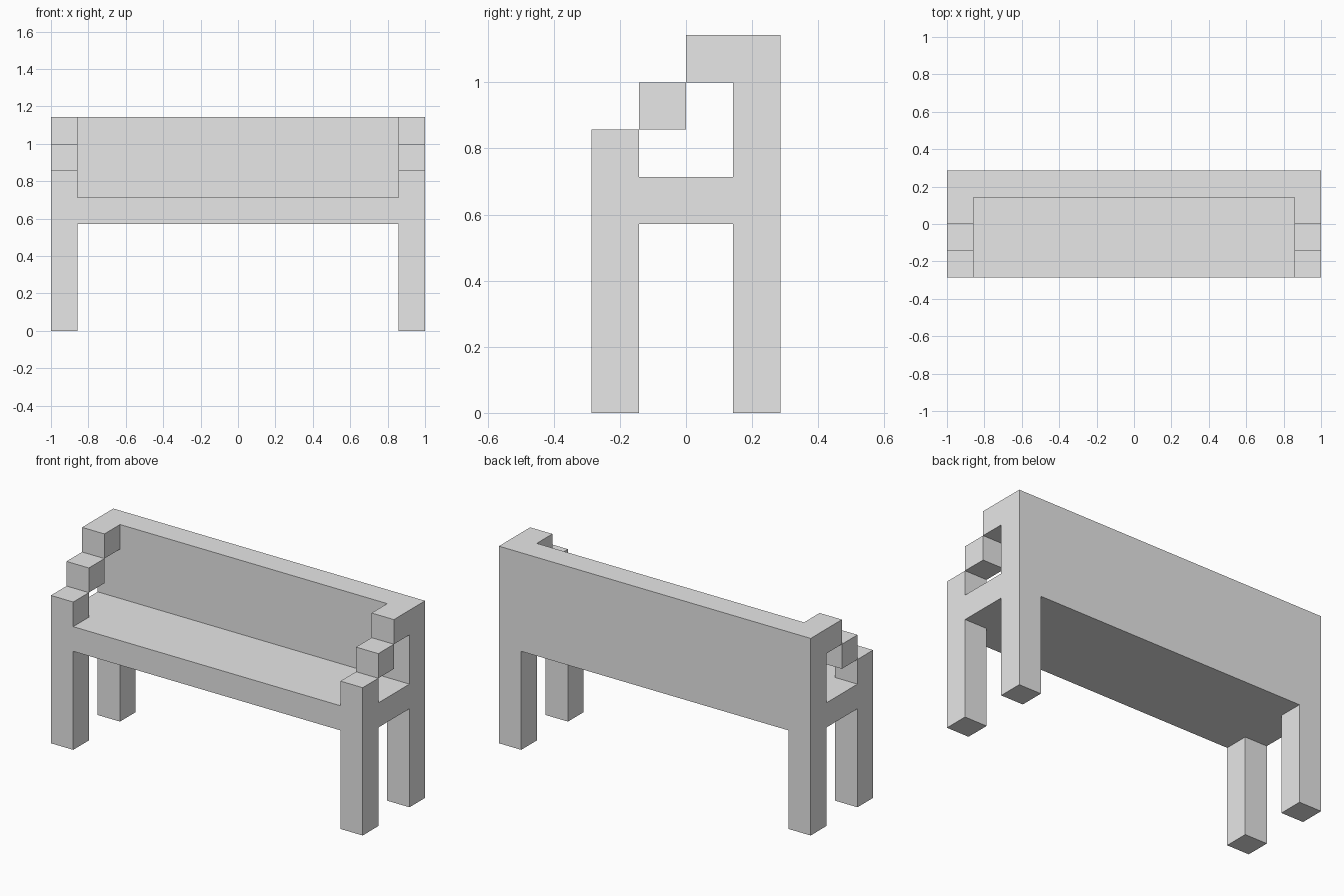
import bpy
import bmesh
from mathutils import Vector

cube = bpy.data.objects.get("Cube")
if cube:
    bpy.data.objects.remove(cube, do_unlink=True)

U = 1 / 7  # thickness of every beam

grey = bpy.data.materials.new("light_grey")
grey.use_nodes = True
colour = (0.8, 0.8, 0.8, 1)
grey.diffuse_color = colour
grey.node_tree.nodes["Principled BSDF"].inputs["Base Color"].default_value = colour


def box(name, low, high):
    """Box between two corners, measured in beam thicknesses."""
    low, high = Vector(low) * U, Vector(high) * U
    bm = bmesh.new()
    bmesh.ops.create_cube(bm, size=1)
    bmesh.ops.scale(bm, vec=high - low, verts=bm.verts)
    mesh = bpy.data.meshes.new(name)
    bm.to_mesh(mesh)
    bm.free()
    mesh.materials.append(grey)
    obj = bpy.data.objects.new(name, mesh)
    obj.location = (low + high) / 2
    bpy.context.collection.objects.link(obj)


# Seat slab and backrest
box("seat", (-7, -2, 4), (7, 1, 5))
box("backrest", (-7, 1, 4), (7, 2, 8))

# Legs and stepped armrest on each side
for side, x in (("right", -7), ("left", 6)):
    def end_part(name, y, bottom, top):
        box(f"{side}_{name}", (x, y, bottom), (x + 1, y + 1, top))

    end_part("front_leg", -2, 0, 4)
    end_part("back_leg", 1, 0, 4)
    end_part("arm_post", -2, 5, 6)
    end_part("arm_middle_step", -1, 6, 7)
    end_part("arm_top_step", 0, 7, 8)
